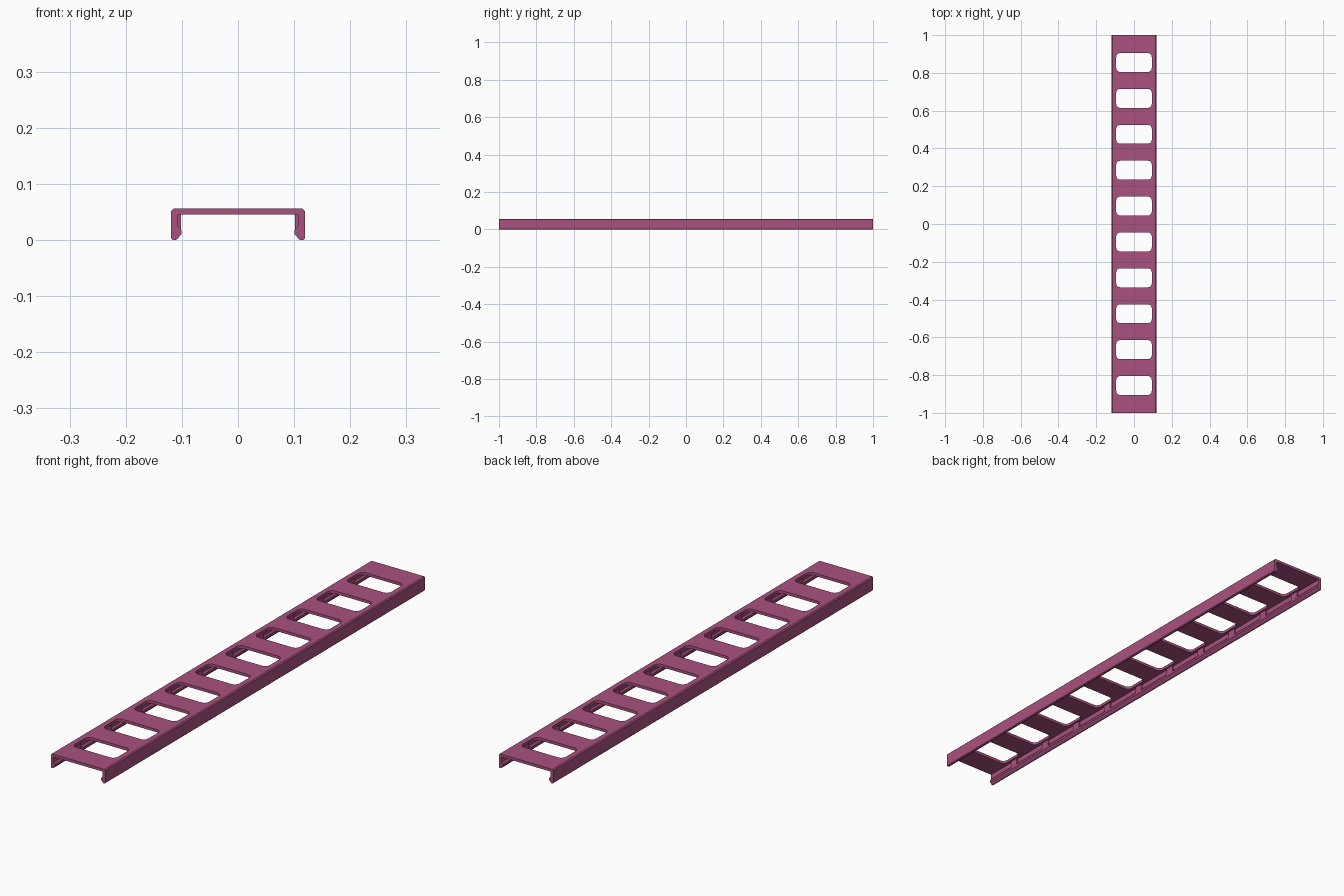
import bpy, bmesh, math

if "Cube" in bpy.data.objects:
    bpy.data.objects.remove(bpy.data.objects["Cube"])

LENGTH = 2.0
PITCH = 0.19
HOLES = [(i - 4.5) * PITCH for i in range(10)]

plum = bpy.data.materials.new("plum plastic")
plum.diffuse_color = (0.40, 0.085, 0.21, 1)
plum.use_nodes = True
plum.node_tree.nodes["Principled BSDF"].inputs["Base Color"].default_value = plum.diffuse_color


def prism(name, points, place, depth):
    """Extrude a closed outline; place(a, b) gives its 3D start, depth its sweep."""
    bm = bmesh.new()
    face = bm.faces.new([bm.verts.new(place(a, b)) for a, b in points])
    ext = bmesh.ops.extrude_face_region(bm, geom=[face])
    moved = [g for g in ext["geom"] if isinstance(g, bmesh.types.BMVert)]
    bmesh.ops.translate(bm, verts=moved, vec=depth)
    bmesh.ops.recalc_face_normals(bm, faces=bm.faces)
    mesh = bpy.data.meshes.new(name)
    bm.to_mesh(mesh)
    bm.free()
    mesh.materials.append(plum)
    obj = bpy.data.objects.new(name, mesh)
    bpy.context.collection.objects.link(obj)
    return obj


def rounded_rect(cx, cy, hx, hy, r, steps=5):
    pts = []
    for q, (sx, sy) in enumerate([(1, 1), (-1, 1), (-1, -1), (1, -1)]):
        for s in range(steps + 1):
            a = (q + s / steps) * math.pi / 2
            pts.append((cx + sx * (hx - r) + r * math.cos(a),
                        cy + sy * (hy - r) + r * math.sin(a)))
    return pts


# Channel cover: flat top, two side walls, inward snap lips at the bottom
half = [(0.107, 0.045), (0.107, 0.025), (0.101, 0.018), (0.101, 0.010),
        (0.109, 0.001), (0.112, 0.0), (0.116, 0.0), (0.119, 0.003),
        (0.119, 0.052), (0.115, 0.056)]
outline = half + [(-x, z) for x, z in reversed(half)]
cover = prism("channel_cover", outline,
              lambda x, z: (x, -LENGTH / 2, z), (0, LENGTH, 0))

# Rounded window openings through the top
for i, y in enumerate(HOLES):
    cutter = prism(f"window_cutter_{i + 1}", rounded_rect(0, y, 0.094, 0.05, 0.02),
                   lambda x, yy: (x, yy, 0.035), (0, 0, 0.04))
    cutter.hide_render = True
    cutter.hide_set(True)
    cut = cover.modifiers.new(f"window_{i + 1}", "BOOLEAN")
    cut.operation = "DIFFERENCE"
    cut.solver = "EXACT"
    cut.object = cutter

# Small stiffening ribs inside the walls, one pair beside each window
for i, y in enumerate(HOLES):
    for side, s in (("left", -1), ("right", 1)):
        prism(f"{side}_rib_{i + 1}",
              [(0.1015, 0.014), (0.109, 0.014), (0.109, 0.047), (0.1015, 0.047)],
              lambda x, z: (s * x, y - 0.018, z), (0, 0.036, 0))
